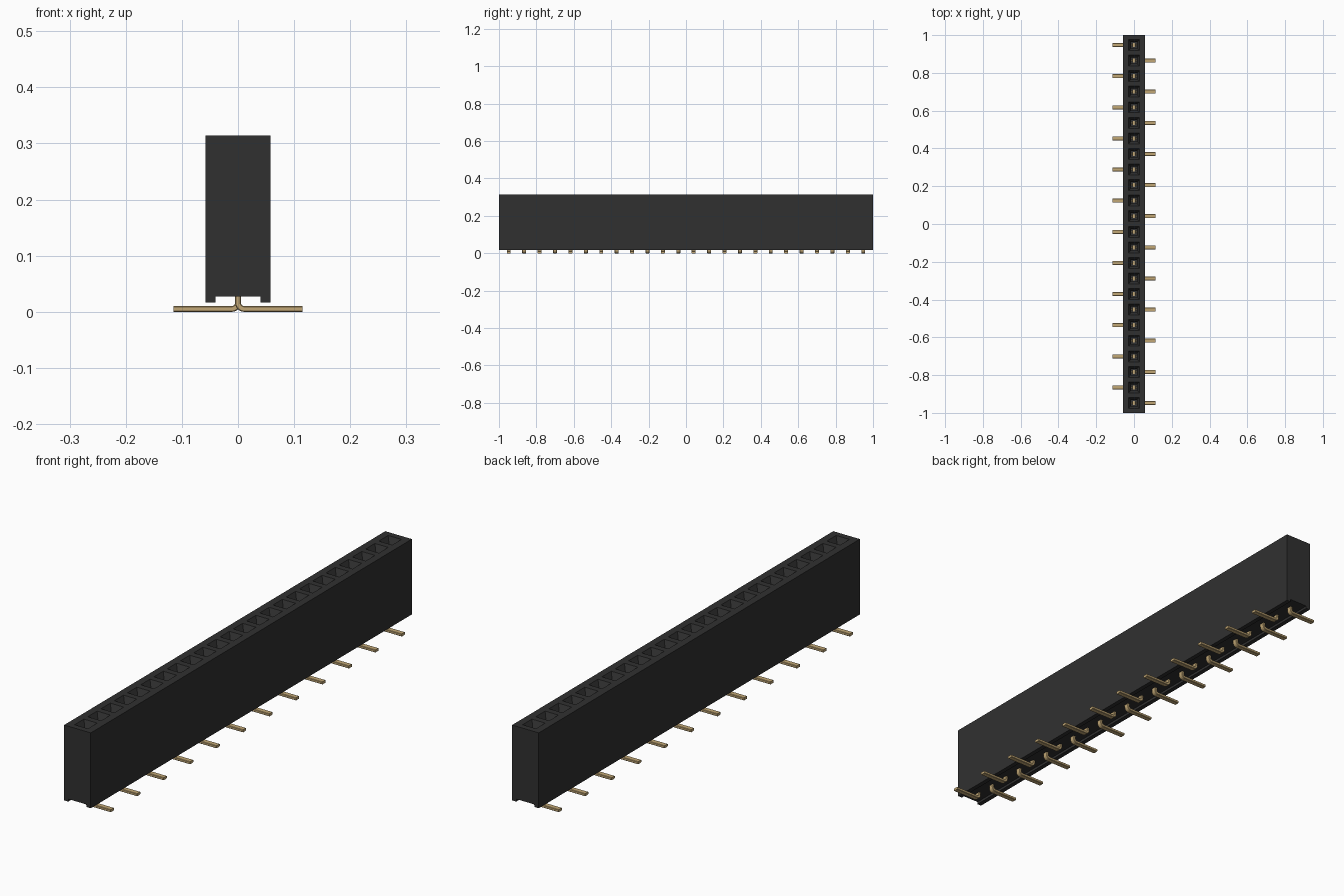
import bpy, bmesh, math
from mathutils import Vector

cube = bpy.data.objects.get("Cube")
if cube:
    bpy.data.objects.remove(cube, do_unlink=True)

COUNT, PITCH = 24, 0.0824
HALF_W, TOP = 0.058, 0.314
CENTRES = [(i - (COUNT - 1) / 2) * PITCH for i in range(COUNT)]


def material(name, rgb):
    m = bpy.data.materials.new(name)
    m.use_nodes = True
    m.diffuse_color = (*rgb, 1)
    m.node_tree.nodes["Principled BSDF"].inputs["Base Color"].default_value = (*rgb, 1)
    return m


def finish(name, bm, mat):
    bmesh.ops.remove_doubles(bm, verts=bm.verts, dist=1e-5)
    bmesh.ops.recalc_face_normals(bm, faces=bm.faces)
    me = bpy.data.meshes.new(name)
    bm.to_mesh(me)
    bm.free()
    me.materials.append(mat)
    ob = bpy.data.objects.new(name, me)
    bpy.context.collection.objects.link(ob)
    return ob


def bridge(bm, a, b):
    for i in range(len(a)):
        j = (i + 1) % len(a)
        bm.faces.new((a[i], a[j], b[j], b[i]))


def rectangle(bm, hx, y0, y1, z):
    return [bm.verts.new(p) for p in
            ((-hx, y0, z), (hx, y0, z), (hx, y1, z), (-hx, y1, z))]


black = material("black plastic", (0.03, 0.03, 0.03))
gold = material("gold contact", (0.54, 0.39, 0.18))

# Housing: channelled profile carried along y, with a tapered socket per cell
bm = bmesh.new()
profile = [(HALF_W, TOP), (HALF_W, 0.017), (0.04, 0.017), (0.04, 0.027)]
profile += [(-x, z) for x, z in reversed(profile)]
cuts = [-1.0] + [y + PITCH / 2 for y in CENTRES[:-1]] + [1.0]
sections = [[bm.verts.new((x, y, z)) for x, z in profile] for y in cuts]
for a, b in zip(sections, sections[1:]):
    for i in range(len(profile) - 1):
        bm.faces.new((a[i], a[i + 1], b[i + 1], b[i]))
bm.faces.new(sections[0])
bm.faces.new(sections[-1])
for y, y0, y1 in zip(CENTRES, cuts, cuts[1:]):
    ring = rectangle(bm, HALF_W, y0, y1, TOP)
    for half, z in ((0.029, TOP), (0.016, TOP - 0.025), (0.016, 0.12)):
        inner = rectangle(bm, half, y - half, y + half, z)
        bridge(bm, ring, inner)
        ring = inner
    bm.faces.new(ring)
finish("housing", bm, black)


# Pins: bent flat strip, feet alternating left and right
def pin(name, y, side):
    radius, t, width = 0.011, 0.0052, 0.0105
    path = [(Vector((0, 0.125)), Vector((1, 0)))]
    for k in range(7):
        a = math.pi / 2 * k / 6
        n = Vector((math.cos(a), math.sin(a)))
        path.append((Vector((radius, radius + t)) - n * radius, n))
    path.append((Vector((0.115, t)), Vector((0, 1))))
    bm = bmesh.new()
    rings = []
    c = 0.3
    corners = [(-1, -1 + c), (-1 + c, -1), (1 - c, -1), (1, -1 + c),
               (1, 1 - c), (1 - c, 1), (-1 + c, 1), (-1, 1 - c)]
    for p, n in path:
        ring = []
        for u, v in corners:
            q = p + n * t * u
            # keep the chamfer even on the wider faces
            w = math.copysign(width - (1 - abs(v)) * t, v)
            ring.append(bm.verts.new((side * q.x, y + w, q.y)))
        rings.append(ring)
    for a, b in zip(rings, rings[1:]):
        bridge(bm, a, b)
    bm.faces.new(rings[0])
    bm.faces.new(rings[-1])
    ob = finish(name, bm, gold)
    bpy.ops.object.select_all(action="DESELECT")
    ob.select_set(True)
    bpy.context.view_layer.objects.active = ob
    bpy.ops.object.shade_smooth_by_angle(angle=math.radians(30))


for i, y in enumerate(CENTRES):
    pin(f"pin_{i + 1}", y, 1 if i % 2 == 0 else -1)

# Spring leaves: a pair inside every socket
bm = bmesh.new()
for y in CENTRES:
    for side in (-1, 1):
        leaf = bmesh.ops.create_cube(bm, size=1)["verts"]
        for v in leaf:
            lean = 0.007 if v.co.z > 0 else 0.012
            v.co = (side * lean + v.co.x * 0.004, y + v.co.y * 0.012,
                    0.19 + v.co.z * 0.14)
finish("spring_leaves", bm, gold)
